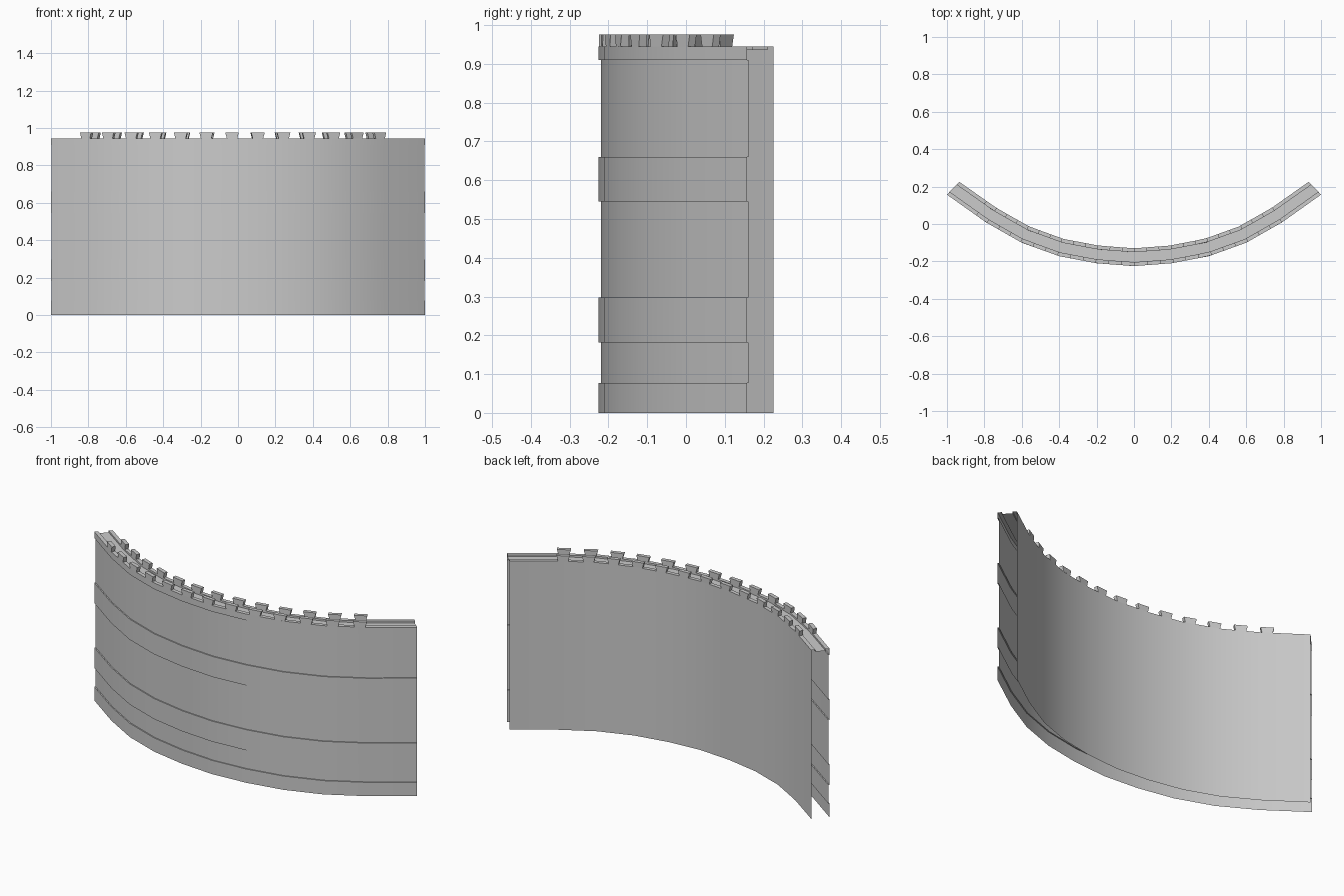
import bpy, bmesh, math
from mathutils import Vector

if "Cube" in bpy.data.objects:
    bpy.data.objects.remove(bpy.data.objects["Cube"])

# Plan of the outer face, right half: x, y, direction of the inward offset in degrees
HALF = [(0, -.225, 0), (.2, -.21, 7.5), (.4, -.172, 15), (.6, -.1, 25),
        (.79, .008, 33), (1, .157, 43.7)]
STATIONS = [(-x, y, -a) for x, y, a in reversed(HALF[1:])] + HALF
DEPTH, LIP = .095, .021


def offset(i, d):
    x, y, a = STATIONS[i]
    a = math.radians(a)
    return Vector((x - math.sin(a) * d, y + math.cos(a) * d, 0))


def along(s, d):
    """Point at outer arc length s from the wall middle, d inward."""
    pts = [offset(i, 0) for i in range(len(STATIONS))]
    i, step = len(HALF) - 1, 1 if s >= 0 else -1
    s = abs(s)
    while (pts[i + step] - pts[i]).length < s:
        s -= (pts[i + step] - pts[i]).length
        i += step
    f = s / (pts[i + step] - pts[i]).length
    return offset(i, d).lerp(offset(i + step, d), f)


def finish(name, bm, smooth=False):
    me = bpy.data.meshes.new(name)
    bm.to_mesh(me)
    bm.free()
    ob = bpy.data.objects.new(name, me)
    bpy.context.collection.objects.link(ob)
    if smooth:
        bpy.ops.object.select_all(action='DESELECT')
        ob.select_set(True)
        bpy.context.view_layer.objects.active = ob
        bpy.ops.object.shade_smooth_by_angle(angle=math.radians(30))
    return ob


# Wall cross-section (inward offset, height): raised bands, walkway, plain back
R = .006
profile = [(0, 0)]
for lo, hi in [(.077, .182), (.297, .545), (.66, .91)]:
    profile += [(0, lo), (R, lo), (R, hi), (0, hi)]
profile += [(0, .945), (LIP, .945), (LIP, .935), (DEPTH - LIP, .935),
            (DEPTH - LIP, .945), (DEPTH, .945), (DEPTH, 0)]

# Curved wall shell, open at both ends and underneath
bm = bmesh.new()
rows = [[bm.verts.new(offset(i, d) + Vector((0, 0, z))) for d, z in profile]
        for i in range(len(STATIONS))]
for a, b in zip(rows, rows[1:]):
    for k in range(len(profile) - 1):
        bm.faces.new((a[k], b[k], b[k + 1], a[k + 1]))
finish("curved_wall", bm, True)


# Flared battlement blocks along both edges of the walkway
def battlements(name, d0, d1):
    bm = bmesh.new()
    for k in range(-6, 7):
        s = -.032 + k * .139
        lo, hi = [[bm.verts.new(along(s + u * w, d) + Vector((0, 0, z)))
                   for u, d in ((-1, d0), (1, d0), (1, d1), (-1, d1))]
                  for w, z in ((.028, .945), (.036, .975))]
        bm.faces.new(hi)
        for j in range(4):
            n = (j + 1) % 4
            bm.faces.new((lo[j], lo[n], hi[n], hi[j]))
    finish(name, bm)


battlements("outer_battlements", 0, LIP)
battlements("inner_battlements", DEPTH - LIP, DEPTH)
